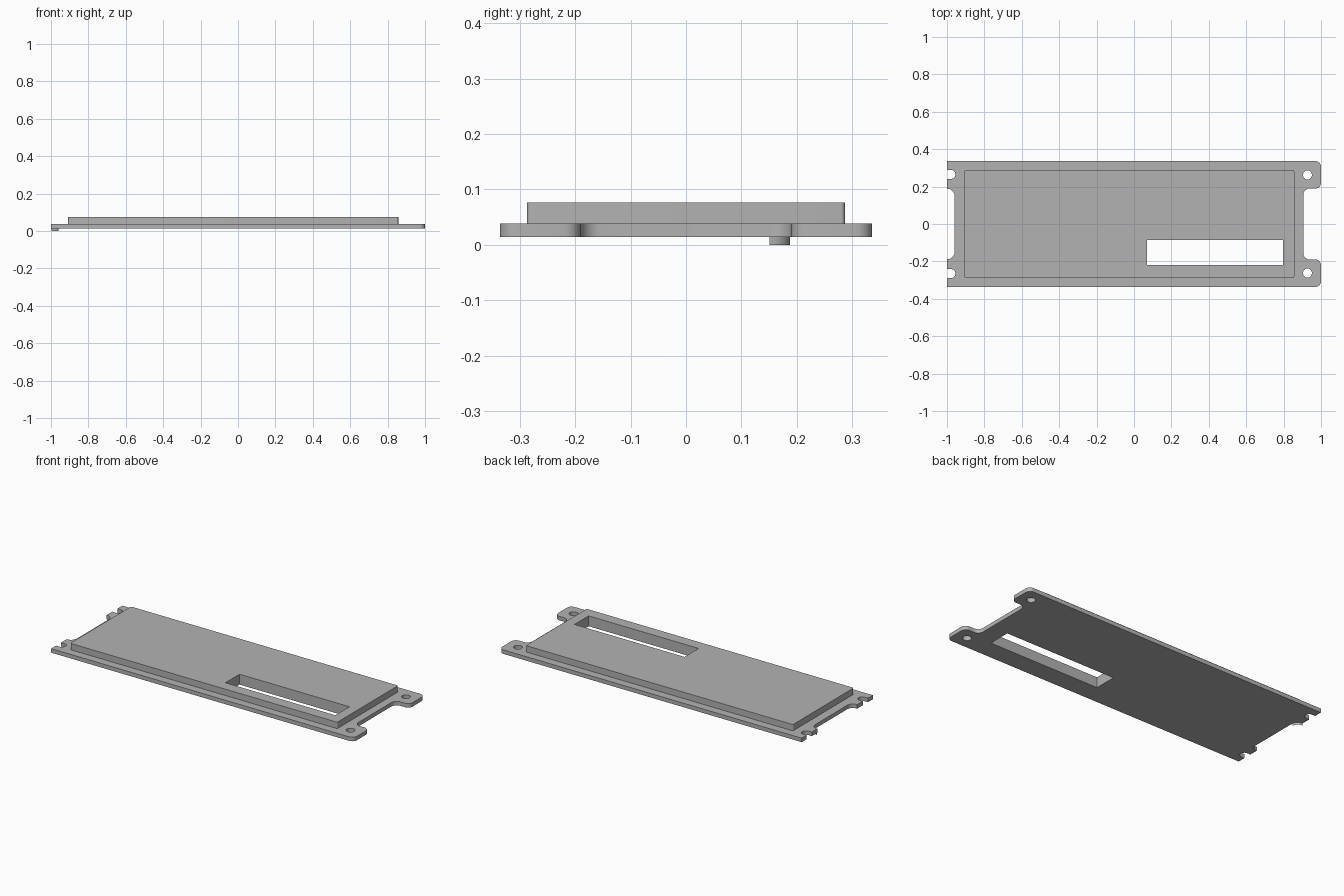
import bpy
import bmesh
import math
from mathutils import Vector

cube = bpy.data.objects.get("Cube")
if cube:
    bpy.data.objects.remove(cube, do_unlink=True)

grey = bpy.data.materials.new("mid grey")
grey.use_nodes = True
grey.diffuse_color = (0.45, 0.45, 0.45, 1)
for node in grey.node_tree.nodes:
    if node.type == 'BSDF_PRINCIPLED':
        node.inputs["Base Color"].default_value = grey.diffuse_color


def rounded(corners, steps=8):
    """Closed outline from right-angle corners (x, y, radius)."""
    out = []
    for i, (x, y, r) in enumerate(corners):
        p = Vector((x, y))
        if r == 0:
            out.append(p)
            continue
        to_prev = (Vector(corners[i - 1][:2]) - p).normalized()
        to_next = (Vector(corners[(i + 1) % len(corners)][:2]) - p).normalized()
        centre = p + r * (to_prev + to_next)
        for k in range(steps + 1):
            a = math.pi / 2 * k / steps
            out.append(centre - r * (math.cos(a) * to_next + math.sin(a) * to_prev))
    return out


def rectangle(x0, x1, y0, y1, r=0):
    return rounded([(x0, y0, r), (x1, y0, r), (x1, y1, r), (x0, y1, r)])


def circle(cx, cy, r, n=32):
    return [Vector((cx + r * math.cos(math.tau * k / n),
                    cy + r * math.sin(math.tau * k / n))) for k in range(n)]


def finish(name, bm):
    mesh = bpy.data.meshes.new(name)
    bm.to_mesh(mesh)
    bm.free()
    mesh.materials.append(grey)
    obj = bpy.data.objects.new(name, mesh)
    bpy.context.collection.objects.link(obj)
    bpy.ops.object.select_all(action='DESELECT')
    obj.select_set(True)
    bpy.context.view_layer.objects.active = obj
    bpy.ops.object.shade_smooth_by_angle(angle=math.radians(30))
    return obj


def slab(name, loops, z0, z1):
    """Flat slab: the first loop is the outline, the others are openings."""
    curve = bpy.data.curves.new(name + " profile", 'CURVE')
    curve.dimensions = '2D'
    curve.fill_mode = 'BOTH'
    curve.extrude = (z1 - z0) / 2
    for loop in loops:
        spline = curve.splines.new('POLY')
        spline.points.add(len(loop) - 1)
        for point, co in zip(spline.points, loop):
            point.co = (co.x, co.y, 0, 1)
        spline.use_cyclic_u = True
    temp = bpy.data.objects.new(name + " profile", curve)
    bpy.context.collection.objects.link(temp)
    mesh = bpy.data.meshes.new_from_object(
        temp.evaluated_get(bpy.context.evaluated_depsgraph_get()))
    bm = bmesh.new()
    bm.from_mesh(mesh)
    bpy.data.objects.remove(temp, do_unlink=True)
    bpy.data.curves.remove(curve)
    bpy.data.meshes.remove(mesh)
    bmesh.ops.remove_doubles(bm, verts=bm.verts, dist=0.0001)
    bmesh.ops.translate(bm, verts=bm.verts, vec=(0, 0, (z0 + z1) / 2))
    bmesh.ops.recalc_face_normals(bm, faces=bm.faces)
    return finish(name, bm)


# Base plate: back half of the outline, mirrored to the front
half = [
    (0.905, 0.19, 0.035), (1, 0.19, 0.03), (1, 0.336, 0.03),
    (-1, 0.336, 0), (-1, 0.289, 0),
    (-0.955, 0.289, 0.023), (-0.955, 0.241, 0.023),
    (-1, 0.241, 0), (-1, 0.188, 0), (-0.96, 0.188, 0.037),
]
outline = rounded(half + [(x, -y, r) for x, y, r in reversed(half)])
window = rectangle(0.07, 0.797, -0.219, -0.086)
holes = [circle(0.927, side * 0.262, 0.024) for side in (1, -1)]
slab("base_plate", [outline, window] + holes, 0.014, 0.038)

# Raised panel sharing the window
slab("raised_panel", [rectangle(-0.908, 0.857, -0.287, 0.287, 0.008), window],
     0.038, 0.076)

# Thin curved lip hanging below the back fillet of the narrow recess
bm = bmesh.new()
columns = []
for k in range(9):
    a = math.pi / 2 * k / 8
    x, y = -0.997 + 0.037 * math.sin(a), 0.151 + 0.037 * math.cos(a)
    columns.append([bm.verts.new((x, y, z)) for z in (0, 0.014)])
for (a0, a1), (b0, b1) in zip(columns, columns[1:]):
    bm.faces.new((a0, a1, b1, b0))
finish("corner_lip", bm)
